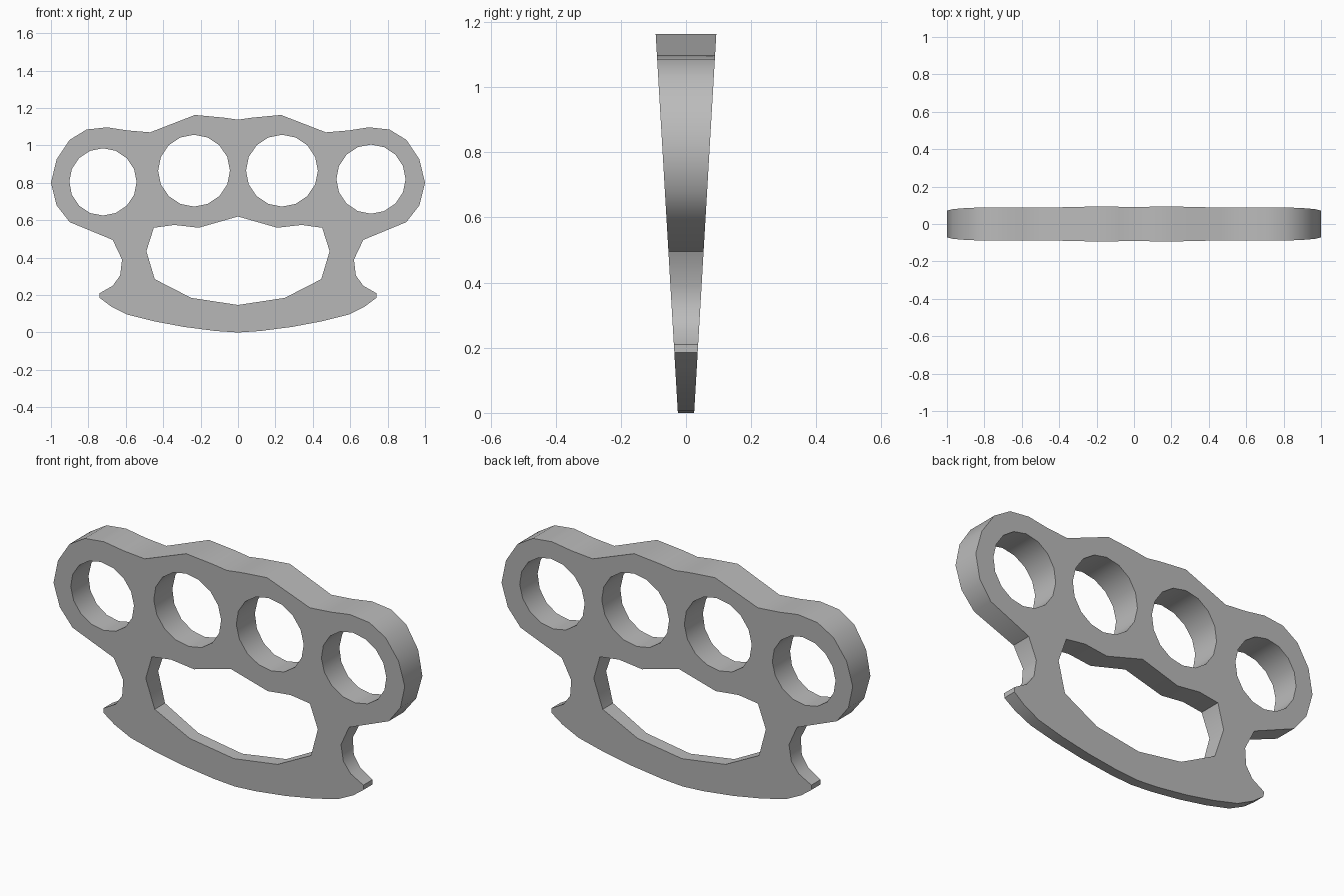
import bpy
import bmesh
import math

if "Cube" in bpy.data.objects:
    bpy.data.objects.remove(bpy.data.objects["Cube"], do_unlink=True)

# One grey metal for the whole piece
metal = bpy.data.materials.new("grey metal")
grey = (0.5, 0.5, 0.5, 1)
metal.use_nodes = True
metal.diffuse_color = grey
metal.node_tree.nodes["Principled BSDF"].inputs["Base Color"].default_value = grey

# Half profiles (x, z), from the top centre to the bottom centre
OUTLINE = [(0, 1.138), (.08, 1.149), (.23, 1.163), (.47, 1.07), (.59, 1.08),
           (.70, 1.097), (.81, 1.085), (.90, 1.03), (.97, .925), (1, .80),
           (.97, .68), (.90, .59), (.67, .495), (.62, .39), (.63, .305),
           (.67, .25), (.74, .21), (.74, .185), (.68, .14), (.59, .095),
           (.45, .06), (.29, .03), (.12, .008), (0, 0)]
PALM = [(0, .62), (.21, .56), (.34, .575), (.45, .56), (.49, .435),
        (.445, .285), (.25, .185), (0, .147)]
FINGERS = [(-.722, .805, .18), (-.235, .865, .192),
           (.235, .865, .192), (.711, .82, .185)]


def mirrored(half):
    return half + [(-x, z) for x, z in reversed(half[1:-1])]


def circle(cx, cz, r, sides=16):
    steps = [2 * math.pi * i / sides for i in range(sides)]
    return [(cx + r * math.cos(a), cz + r * math.sin(a)) for a in steps]


def half_depth(z):
    return 0.025 + 0.0585 * z


# Flat plate with the palm opening and finger holes left open
bm = bmesh.new()
loops = [mirrored(OUTLINE), mirrored(PALM)] + [circle(*f) for f in FINGERS]
for loop in loops:
    verts = [bm.verts.new((x, 0, z)) for x, z in loop]
    for i, v in enumerate(verts):
        bm.edges.new((v, verts[i - 1]))
bmesh.ops.triangle_fill(bm, use_beauty=True, use_dissolve=False,
                        edges=bm.edges[:], normal=(0, -1, 0))

# Give it depth, thin at the grip and thick at the top
front = bm.verts[:]
result = bmesh.ops.extrude_face_region(bm, geom=bm.faces[:], use_keep_orig=True)
back = [g for g in result["geom"] if isinstance(g, bmesh.types.BMVert)]
for verts, side in ((front, -1), (back, 1)):
    for v in verts:
        v.co.y = side * half_depth(v.co.z)
bmesh.ops.recalc_face_normals(bm, faces=bm.faces[:])

mesh = bpy.data.meshes.new("knuckle_grip")
bm.to_mesh(mesh)
bm.free()
mesh.materials.append(metal)
grip = bpy.data.objects.new("knuckle_grip", mesh)
bpy.context.collection.objects.link(grip)

# Smooth the rim and hole walls, keep the corners sharp
bpy.ops.object.select_all(action="DESELECT")
grip.select_set(True)
bpy.context.view_layer.objects.active = grip
bpy.ops.object.shade_smooth_by_angle(angle=math.radians(35))
